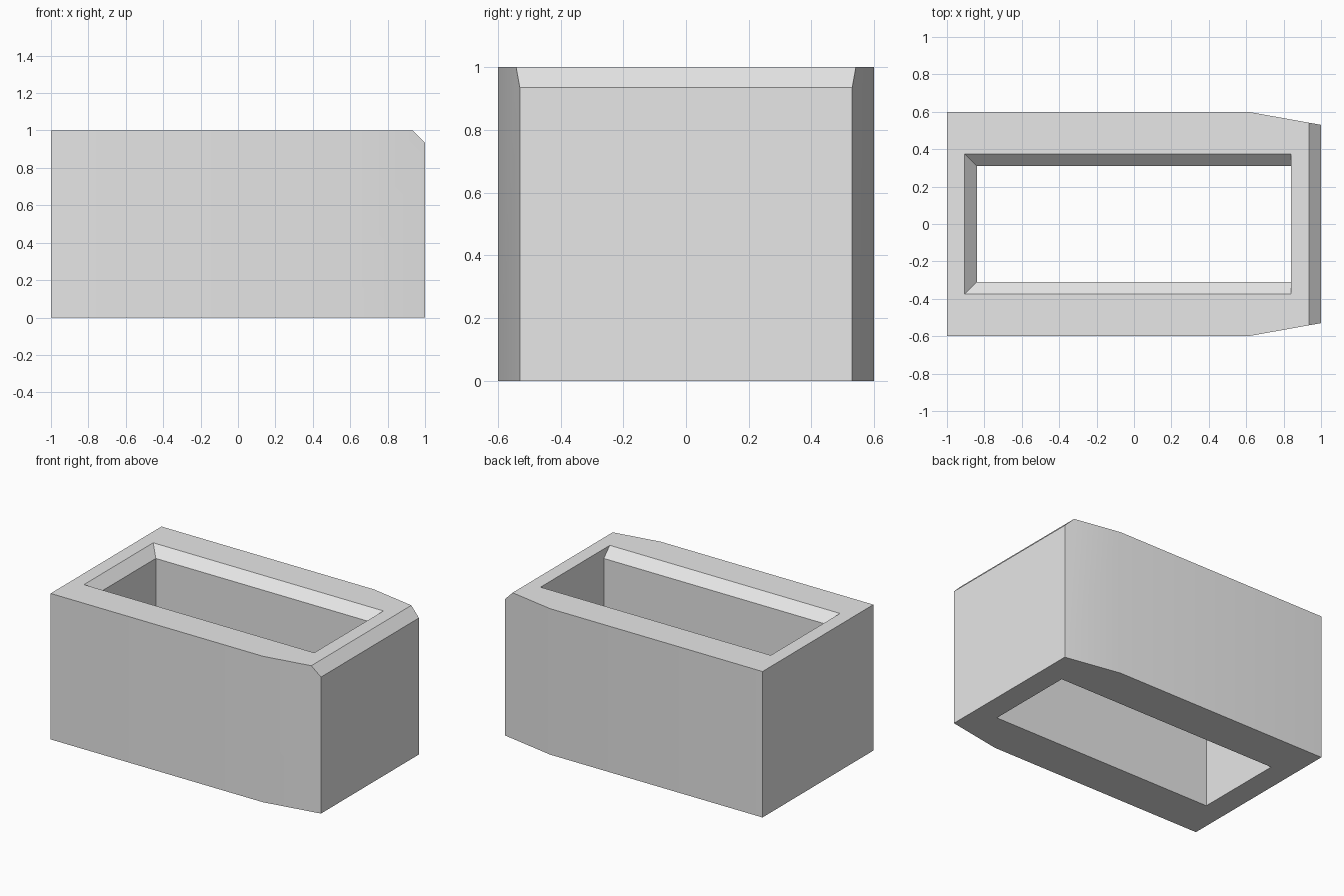
import bpy
import bmesh
import math

cube = bpy.data.objects.get("Cube")
if cube:
    bpy.data.objects.remove(cube, do_unlink=True)

grey = bpy.data.materials.new("plain_grey")
grey.use_nodes = True
colour = (0.8, 0.8, 0.8, 1)
grey.diffuse_color = colour
grey.node_tree.nodes["Principled BSDF"].inputs["Base Color"].default_value = colour


def loft(name, rings, bevel_plane=None):
    """Solid through matching rings of points, optionally trimmed by a plane."""
    bm = bmesh.new()
    loops = [[bm.verts.new(p) for p in ring] for ring in rings]
    n = len(loops[0])
    bm.faces.new(loops[0][::-1])
    bm.faces.new(loops[-1])
    for low, high in zip(loops, loops[1:]):
        for i in range(n):
            j = (i + 1) % n
            bm.faces.new((low[i], low[j], high[j], high[i]))
    if bevel_plane:
        co, no = bevel_plane
        geom = bm.verts[:] + bm.edges[:] + bm.faces[:]
        cut = bmesh.ops.bisect_plane(bm, geom=geom, plane_co=co, plane_no=no,
                                     clear_outer=True)["geom_cut"]
        edges = [e for e in cut if isinstance(e, bmesh.types.BMEdge)]
        bmesh.ops.contextual_create(bm, geom=edges)
    bmesh.ops.recalc_face_normals(bm, faces=bm.faces)
    mesh = bpy.data.meshes.new(name)
    bm.to_mesh(mesh)
    bm.free()
    mesh.materials.append(grey)
    obj = bpy.data.objects.new(name, mesh)
    bpy.context.collection.objects.link(obj)
    return obj


def rectangle(x0, x1, y, z):
    return [(x0, -y, z), (x1, -y, z), (x1, y, z), (x0, y, z)]


# Block with a tapered nose, its top nose edge cut at 45 degrees
half = [(-1, -0.6), (0.61, -0.6), (1, -0.53)]
outline = half + [(x, -y) for x, y in reversed(half)]
body = loft("sleeve_body", [[(x, y, z) for x, y in outline] for z in (0, 1)],
            ((1, 0, 0.935), (1, 0, 1)))

# Through opening, flared at the top on three sides
end, side, rim = 0.84, 0.31, 0.935
flare = 0.165
cutter = loft("opening_cutter", [
    rectangle(-end, end, side, -0.1),
    rectangle(-end, end, side, rim),
    rectangle(-end - flare, end, side + flare, rim + flare)])
cutter.hide_render = True

cut = body.modifiers.new("opening", "BOOLEAN")
cut.operation = "DIFFERENCE"
cut.solver = "EXACT"
cut.object = cutter
bpy.context.view_layer.update()
evaluated = body.evaluated_get(bpy.context.evaluated_depsgraph_get())
body.data = bpy.data.meshes.new_from_object(evaluated)
body.modifiers.clear()
bpy.data.objects.remove(cutter, do_unlink=True)

# Soft bend at the taper, crisp edges elsewhere
bpy.ops.object.select_all(action="DESELECT")
body.select_set(True)
bpy.context.view_layer.objects.active = body
bpy.ops.object.shade_smooth_by_angle(angle=math.radians(30))
